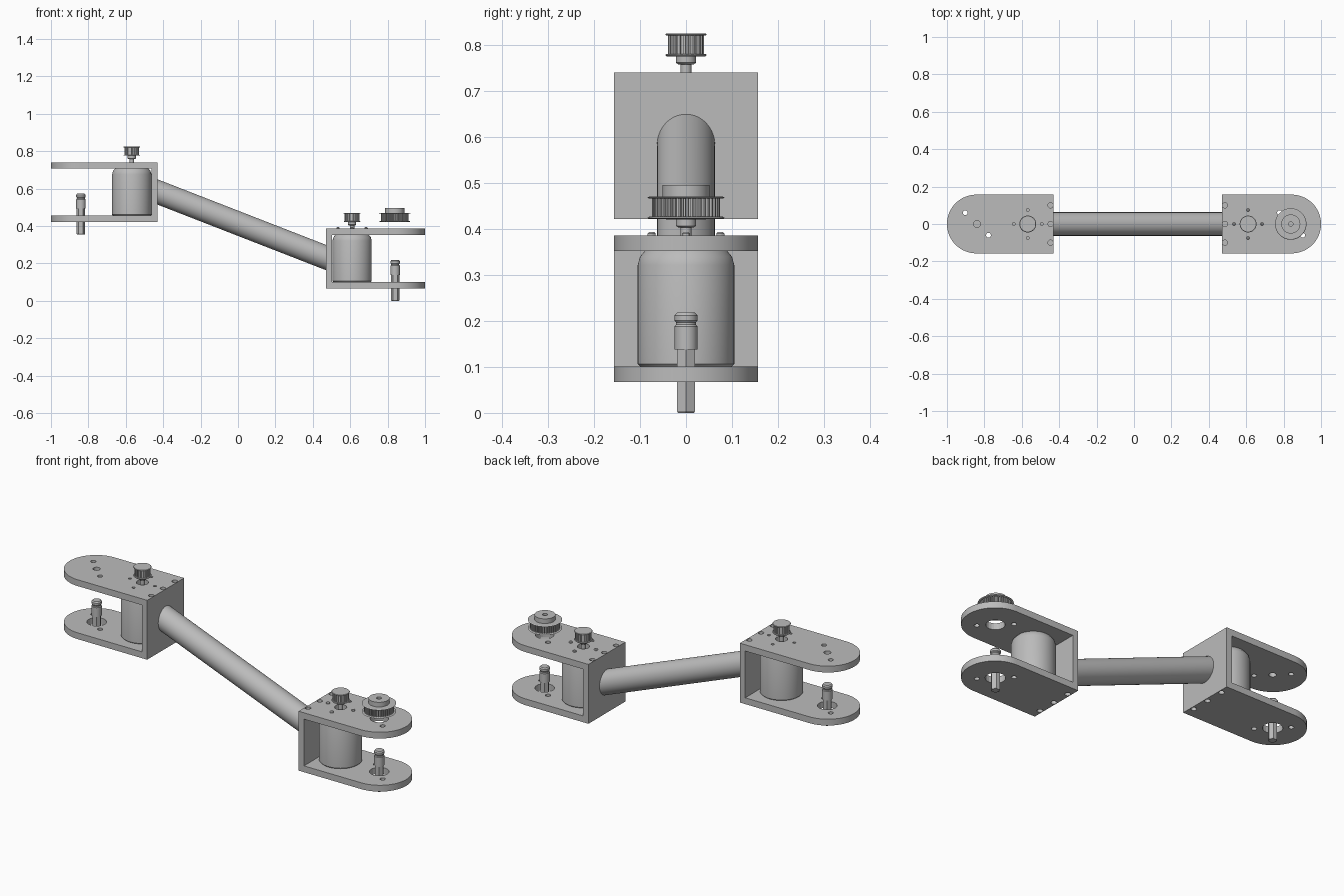
import bpy, bmesh, math
from mathutils import Vector, Matrix

if "Cube" in bpy.data.objects:
    bpy.data.objects.remove(bpy.data.objects["Cube"], do_unlink=True)

grey = bpy.data.materials.new("plain_grey")
grey.use_nodes = True
COLOUR = (0.5, 0.5, 0.5, 1)
grey.diffuse_color = COLOUR
grey.node_tree.nodes["Principled BSDF"].inputs["Base Color"].default_value = COLOUR


def finish(name, bm, smooth=True):
    bmesh.ops.recalc_face_normals(bm, faces=bm.faces)
    mesh = bpy.data.meshes.new(name)
    bm.to_mesh(mesh)
    bm.free()
    mesh.materials.append(grey)
    ob = bpy.data.objects.new(name, mesh)
    bpy.context.collection.objects.link(ob)
    bpy.ops.object.select_all(action='DESELECT')
    ob.select_set(True)
    bpy.context.view_layer.objects.active = ob
    if smooth:
        bpy.ops.object.shade_smooth_by_angle(angle=math.radians(30))
    return ob


def ring(bm, r, z, n):
    return [bm.verts.new((r * math.cos(math.tau * i / n),
                          r * math.sin(math.tau * i / n), z)) for i in range(n)]


def lathe(name, profile, at, sides=48, smooth=True):
    """Closed solid from (radius, height) pairs."""
    bm = bmesh.new()
    rings = [ring(bm, r, z, sides) for r, z in profile]
    for a, b in zip(rings, rings[1:]):
        for i in range(sides):
            j = (i + 1) % sides
            bm.faces.new((a[i], a[j], b[j], b[i]))
    bm.faces.new(rings[0])
    bm.faces.new(rings[-1])
    bmesh.ops.translate(bm, verts=bm.verts, vec=at)
    return finish(name, bm, smooth)


def prism(bm, points, z0, z1):
    base = bm.faces.new([bm.verts.new((x, y, z0)) for x, y in points])
    out = bmesh.ops.extrude_face_region(bm, geom=[base])
    verts = [v for v in out["geom"] if isinstance(v, bmesh.types.BMVert)]
    bmesh.ops.translate(bm, verts=verts, vec=(0, 0, z1 - z0))


def box(name, lo, hi):
    bm = bmesh.new()
    prism(bm, [(lo[0], lo[1]), (hi[0], lo[1]), (hi[0], hi[1]), (lo[0], hi[1])], lo[2], hi[2])
    return finish(name, bm, False)


def plate(name, side, inner, z0, z1, holes):
    """Plate with one round end, pierced by (x, y, radius) holes."""
    w, cx = 0.157, 0.843
    pts = [(inner, -w)]
    for i in range(33):
        a = -math.pi / 2 + math.pi * i / 32
        pts.append((cx + w * math.cos(a), w * math.sin(a)))
    pts.append((inner, w))
    bm = bmesh.new()
    prism(bm, [(side * x, y) for x, y in pts], z0, z1)
    ob = finish(name, bm)
    bm = bmesh.new()
    for x, y, r in holes:
        prism(bm, [(side * x + r * math.cos(math.tau * i / 24), y + r * math.sin(math.tau * i / 24))
                   for i in range(24)], z0 - 0.01, z1 + 0.01)
    cutter = finish(name + "_cutter", bm, False)
    cutter.hide_render = True
    mod = ob.modifiers.new("holes", 'BOOLEAN')
    mod.operation, mod.solver, mod.object = 'DIFFERENCE', 'EXACT', cutter
    bpy.context.view_layer.objects.active = ob
    bpy.ops.object.modifier_apply(modifier=mod.name)
    bpy.data.objects.remove(cutter, do_unlink=True)


def toothed_ring(name, at, r_out, r_in, z0, z1, teeth):
    pts = []
    for i in range(teeth):
        for k, r in ((0, r_in), (0.4, r_in), (0.5, r_out), (0.9, r_out)):
            a = math.tau * (i + k) / teeth
            pts.append((r * math.cos(a), r * math.sin(a)))
    bm = bmesh.new()
    prism(bm, pts, z0, z1)
    bmesh.ops.translate(bm, verts=bm.verts, vec=at)
    finish(name, bm, False)


def pulley(name, at, r, height, teeth):
    """Toothed belt pulley with a thin flange at each end."""
    t = 0.005
    toothed_ring(name + "_teeth", at, r * 0.88, r * 0.78, t, height - t, teeth)
    for label, z in (("lower", 0), ("upper", height - t)):
        lathe(f"{name}_{label}_flange", [(r * 0.95, z), (r, z + t / 2), (r * 0.95, z + t)], at)


def bracket(tag, side, base, inner, motor_x):
    t, h, w, wall = 0.034, 0.319, 0.157, 0.032
    top = base + h
    pin_x = 0.84
    bolts = [(inner + 0.016, y, 0.014) for y in (-0.1, 0, 0.1)]
    pin_holes = [(pin_x + 0.062, -side * 0.06, 0.013), (pin_x - 0.062, side * 0.06, 0.013)]
    motor_holes = [(motor_x + dx, dy, 0.008)
                   for dx, dy in ((0.075, 0), (-0.075, 0), (0, 0.075), (0, -0.075))]
    centre = 0.045 if side > 0 else 0.018
    plate(tag + "_top_plate", side, inner, top - t, top,
          bolts + pin_holes + motor_holes + [(pin_x, 0, centre), (motor_x, 0, 0.03)])
    plate(tag + "_bottom_plate", side, inner, base, base + t,
          bolts + pin_holes + [(pin_x, 0, 0.048)])
    xs = sorted((side * inner, side * (inner + wall)))
    box(tag + "_end_wall", (xs[0], -w, base + t), (xs[1], w, top - t))

    # motor with chamfered shoulder, shaft, collar and drive pulley
    at = (side * motor_x, 0, base)
    lathe(tag + "_motor", [(0.1, t), (0.105, t + 0.005), (0.105, 0.255),
                           (0.1, 0.273), (0.09, h - t)], at, 64)
    lathe(tag + "_motor_shaft", [(0.012, h - t), (0.012, 0.402)], at, 24)
    lathe(tag + "_shaft_collar", [(0.016, 0.336), (0.022, 0.34), (0.022, 0.356)], at, 24)
    pulley(tag + "_drive_pulley", (at[0], 0, base + 0.354), 0.045, 0.05, 20)

    # joint pin: hexagonal stem with a round cap
    pin = (side * pin_x, 0, base - 0.067)
    lathe(tag + "_pin_stem", [(0.02, 0), (0.023, 0.004), (0.023, 0.14)], pin, 6, False)
    lathe(tag + "_pin_cap", [(0.025, 0.138), (0.025, 0.188), (0.022, 0.192),
                             (0.022, 0.197), (0.025, 0.201), (0.025, 0.212), (0.02, 0.218)], pin, 24)
    return top


left_top = bracket("right_bracket", -1, 0.422, 0.43, 0.568)
right_top = bracket("left_bracket", 1, 0.067, 0.47, 0.61)

# raised screws around the lower motor
for i, (dx, dy) in enumerate(((0.075, 0), (-0.075, 0), (0, 0.075), (0, -0.075))):
    lathe(f"motor_screw_{i + 1}", [(0.009, -0.01), (0.009, 0.004), (0.005, 0.008)],
          (0.61 + dx, dy, right_top), 12)

# large driven pulley with hub and bore
big = (0.838, 0, 0.422)
pulley("driven_pulley", big, 0.084, 0.049, 40)
lathe("pulley_hub", [(0.051, 0.045), (0.051, 0.074), (0.012, 0.074), (0.012, 0.05)], big)

# sloping tube, ends hidden inside the end walls
start, end = Vector((-0.445, 0, 0.588)), Vector((0.485, 0, 0.226))
axis = end - start
bm = bmesh.new()
bmesh.ops.create_cone(bm, cap_ends=True, segments=64, radius1=0.063, radius2=0.063,
                      depth=axis.length)
turn = axis.to_track_quat('Z', 'Y').to_matrix().to_4x4()
bmesh.ops.transform(bm, verts=bm.verts, matrix=Matrix.Translation((start + end) / 2) @ turn)
# trim both ends flush with the walls
for x, s in ((-0.435, -1), (0.475, 1)):
    for v in bm.verts:
        if (v.co.x - (start.x + end.x) / 2) * s > 0:
            v.co += axis * ((x - v.co.x) / axis.x)
finish("link_tube", bm)
